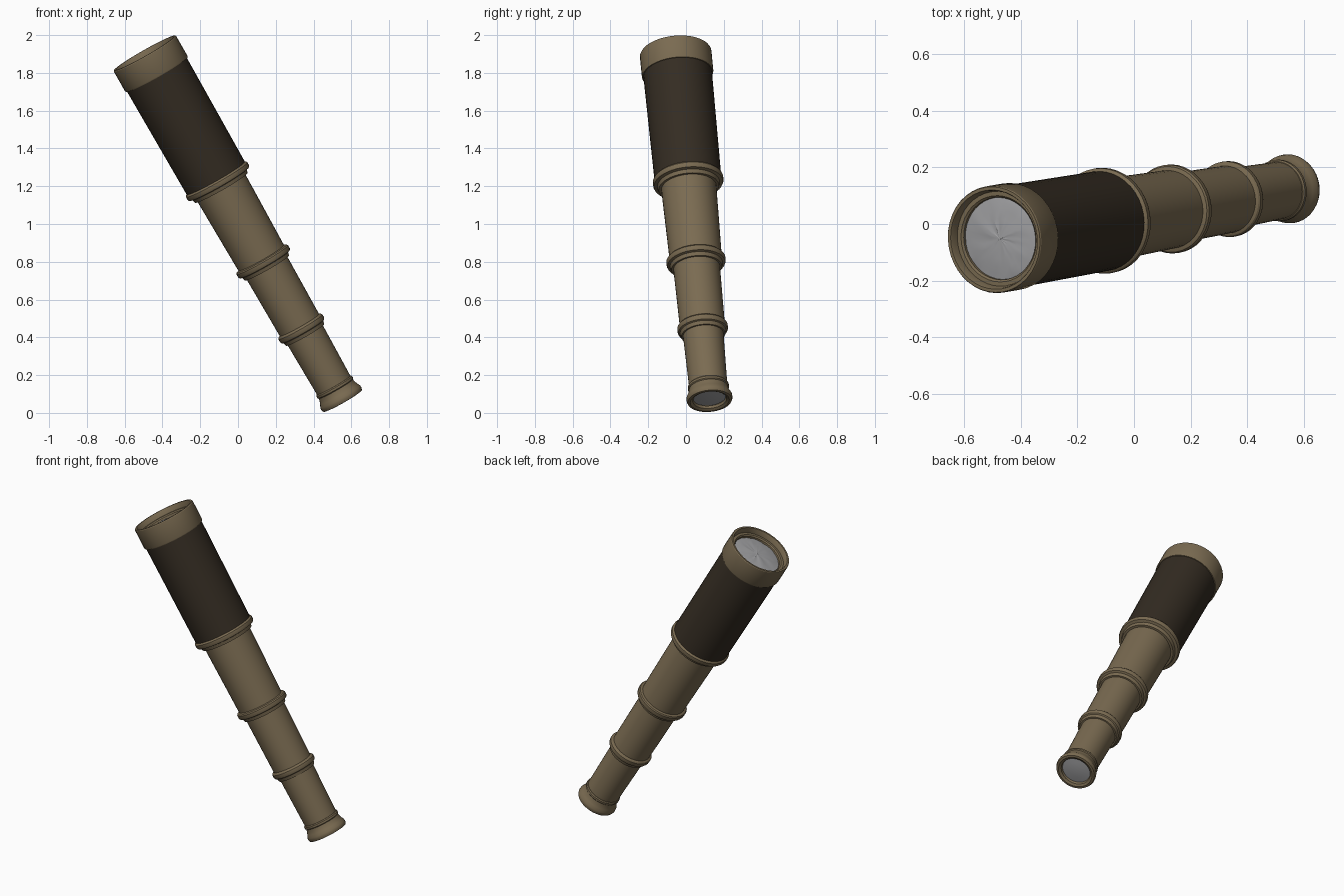
import bpy, bmesh, math, random
from mathutils import Vector, Matrix

if "Cube" in bpy.data.objects:
    bpy.data.objects.remove(bpy.data.objects["Cube"])

random.seed(4)
BASE = Vector((0.55, 0.125, 0.07))            # eyepiece end of the optical axis
AXIS = Vector((-0.493, -0.085, 0.866)).normalized()
PLACE = Matrix.Translation(BASE) @ Vector((0, 0, 1)).rotation_difference(AXIS).to_matrix().to_4x4()
SIDES = 40


def material(name, rgb):
    m = bpy.data.materials.new(name)
    m.diffuse_color = (*rgb, 1)
    m.use_nodes = True
    m.node_tree.nodes["Principled BSDF"].inputs["Base Color"].default_value = m.diffuse_color
    return m


BRASS = material("aged_brass", (0.195, 0.147, 0.083))
LEATHER = material("dark_leather", (0.034, 0.025, 0.016))
GLASS = material("grey_glass", (0.36, 0.36, 0.37))


def lathe(name, profile, mat, bump=0.0):
    """Revolve (radius, distance along axis) points around the axis."""
    bm = bmesh.new()
    rings = []
    for r, t in profile:
        if r == 0:
            rings.append([bm.verts.new((0, 0, t))])
        else:
            rings.append([bm.verts.new((r * math.cos(2 * math.pi * i / SIDES),
                                        r * math.sin(2 * math.pi * i / SIDES),
                                        t + random.uniform(-bump, bump))) for i in range(SIDES)])
    for a, b in zip(rings, rings[1:]):
        for i in range(SIDES):
            j = (i + 1) % SIDES
            if len(b) == 1:
                bm.faces.new((a[i], a[j], b[0]))
            elif len(a) == 1:
                bm.faces.new((a[0], b[j], b[i]))
            else:
                bm.faces.new((a[i], a[j], b[j], b[i]))
    bm.normal_update()
    me = bpy.data.meshes.new(name)
    bm.to_mesh(me)
    bm.free()
    me.materials.append(mat)
    ob = bpy.data.objects.new(name, me)
    bpy.context.collection.objects.link(ob)
    ob.matrix_world = PLACE
    bpy.ops.object.select_all(action='DESELECT')
    ob.select_set(True)
    bpy.context.view_layer.objects.active = ob
    bpy.ops.object.shade_smooth_by_angle(angle=math.radians(30))
    return ob


def collar(name, t, r_tube, r_ring, r_next):
    """Grooved joint ring, with a neck stepping down to the thinner tube."""
    return lathe(name, [(r_tube - 0.02, t - 0.04), (r_tube + 0.006, t - 0.04),
                        (r_tube + 0.012, t - 0.02), (r_ring - 0.004, t - 0.016),
                        (r_ring, t - 0.008), (r_ring, t + 0.010), (r_ring - 0.005, t + 0.017),
                        (r_next, t + 0.022), (r_next - 0.02, t + 0.022)], BRASS)


# Eyepiece: flared cup with a bead above it, and its lens
lathe("eyepiece", [(0.086, 0.012), (0.090, -0.002), (0.104, -0.010), (0.117, -0.008), (0.122, 0.004),
                   (0.121, 0.018), (0.113, 0.034), (0.106, 0.052), (0.104, 0.066),
                   (0.109, 0.071), (0.109, 0.083), (0.104, 0.089), (0.095, 0.090)], BRASS)
lathe("eyepiece_lens", [(0, 0.006), (0.05, 0.009), (0.088, 0.014)], GLASS)

# Three sliding brass tubes
lathe("small_tube", [(0.101, 0.06), (0.108, 0.43)], BRASS)
lathe("middle_tube", [(0.119, 0.42), (0.124, 0.84)], BRASS)
lathe("large_tube", [(0.138, 0.83), (0.147, 1.34)], BRASS)

# Joint rings
collar("small_collar", 0.435, 0.110, 0.134, 0.118)
collar("middle_collar", 0.845, 0.128, 0.157, 0.137)
collar("large_collar", 1.335, 0.154, 0.187, 0.172)

# Leather-wrapped barrel with a raised lengthwise seam
lathe("leather_barrel", [(0.150, 1.350), (0.177, 1.350), (0.182, 2.00)], LEATHER)

# Front cap: outer band, lip, stepped inside
lathe("front_cap", [(0.175, 1.988), (0.187, 1.988), (0.190, 1.994), (0.190, 2.114), (0.187, 2.119),
                    (0.176, 2.119), (0.173, 2.113), (0.168, 2.085), (0.153, 2.085),
                    (0.146, 2.078), (0.145, 2.050)], BRASS)

# Front lens with a slightly rough surface
lathe("front_lens", [(0.147, 2.066), (0.125, 2.070), (0.10, 2.073), (0.07, 2.076),
                     (0.035, 2.077), (0, 2.078)], GLASS, 0.002)
